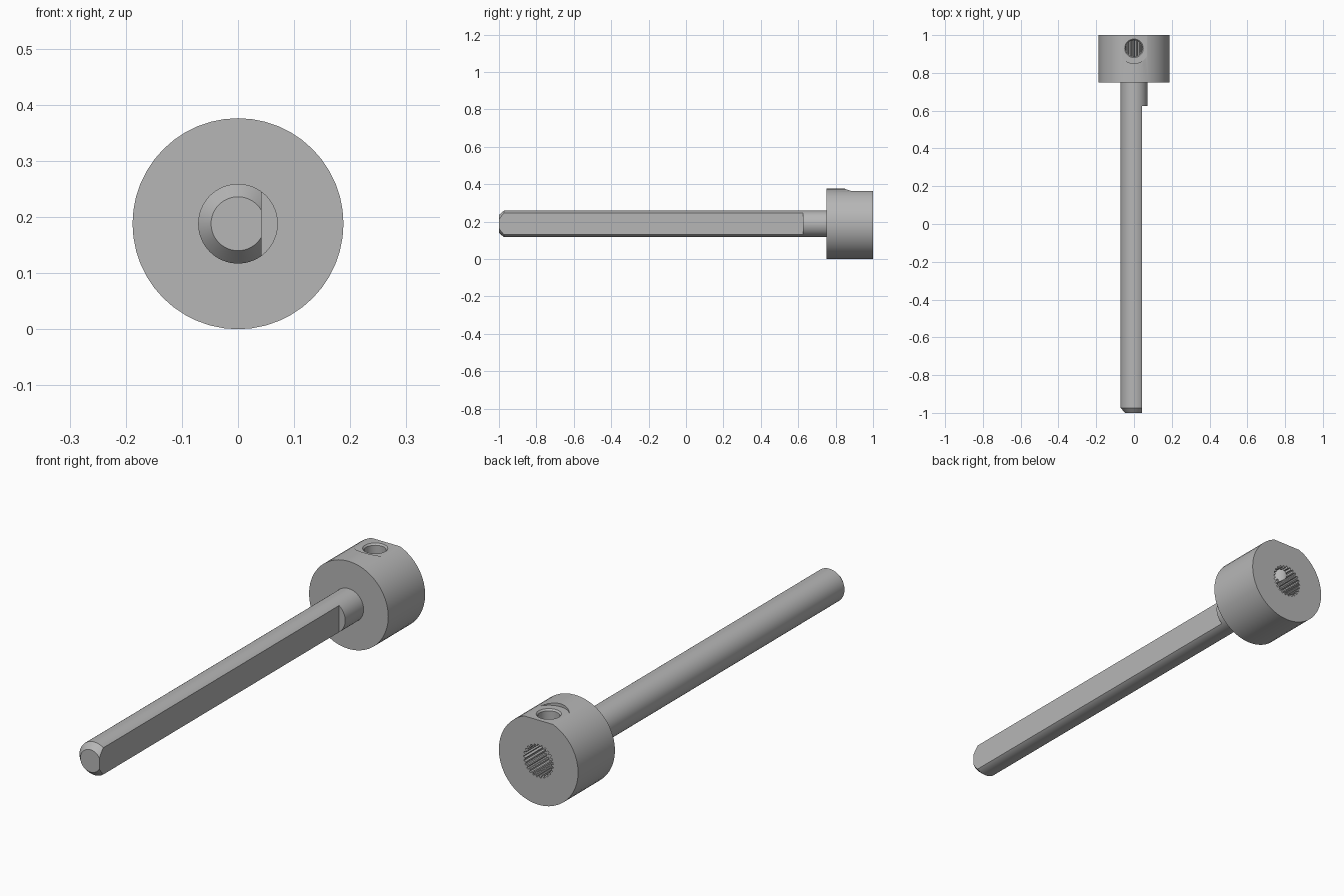
import bpy, bmesh, math
from mathutils import Vector

if "Cube" in bpy.data.objects:
    bpy.data.objects.remove(bpy.data.objects["Cube"])

AXIS_Z = 0.188      # height of the shaft axis
HUB_R = 0.188
HOLE_Y = 0.93       # position of the set screw along the shaft

steel = bpy.data.materials.new("grey_steel")
steel.use_nodes = True
GREY = (0.47, 0.47, 0.47, 1)
steel.diffuse_color = GREY
steel.node_tree.nodes["Principled BSDF"].inputs["Base Color"].default_value = GREY


def circle(r, n):
    return [(r * math.cos(math.tau * i / n), r * math.sin(math.tau * i / n)) for i in range(n)]


def along_y(points, y):
    return [Vector((a, y, AXIS_Z + b)) for a, b in points]


def along_z(points, z):
    return [Vector((a, HOLE_Y + b, z)) for a, b in points]


def loft(name, sections):
    """Closed solid through matching cross-sections."""
    bm = bmesh.new()
    rings = [[bm.verts.new(p) for p in s] for s in sections]
    n = len(rings[0])
    for lower, upper in zip(rings, rings[1:]):
        for i in range(n):
            j = (i + 1) % n
            bm.faces.new((lower[i], lower[j], upper[j], upper[i]))
    bm.faces.new(rings[0])
    bm.faces.new(rings[-1])
    bmesh.ops.recalc_face_normals(bm, faces=bm.faces)
    mesh = bpy.data.meshes.new(name)
    bm.to_mesh(mesh)
    bm.free()
    mesh.materials.append(steel)
    obj = bpy.data.objects.new(name, mesh)
    bpy.context.collection.objects.link(obj)
    return obj


def select(obj):
    bpy.ops.object.select_all(action='DESELECT')
    obj.select_set(True)
    bpy.context.view_layer.objects.active = obj


def cut(obj, cutter):
    mod = obj.modifiers.new("cut", 'BOOLEAN')
    mod.operation = 'DIFFERENCE'
    mod.solver = 'EXACT'
    mod.object = cutter
    select(obj)
    bpy.ops.object.modifier_apply(modifier=mod.name)
    bpy.data.objects.remove(cutter)


# Shaft with a chamfered tip
shaft = loft("shaft", [along_y(circle(r, 64), y)
                       for r, y in ((0.048, -1), (0.071, -0.973), (0.071, 0.755))])

# Long flat on one side of the shaft
box = [(0.042, -0.1), (0.2, -0.1), (0.2, 0.1), (0.042, 0.1)]
cut(shaft, loft("flat_cutter", [along_y(box, -1.1), along_y(box, 0.625)]))

# Hub
hub = loft("hub", [along_y(circle(HUB_R, 48), y) for y in (0.75, 1)])

# Spot face on top, open to the back
slot = [(0.08 * math.cos(a), 0.08 * math.sin(a))
        for a in (math.pi * (1 + i / 24) for i in range(25))]
slot += [(0.08, 0.2), (-0.08, 0.2)]
cut(hub, loft("spot_face_cutter", [along_z(slot, 0.363), along_z(slot, 0.5)]))

# Splined bore in the back
TEETH = 25
spline = []
for i in range(TEETH):
    for step, r in ((0, 0.071), (0.3, 0.071), (0.5, 0.062), (0.8, 0.062)):
        a = math.tau * (i + step) / TEETH
        spline.append((r * math.cos(a), r * math.sin(a)))
cut(hub, loft("bore_cutter", [along_y(spline, 0.87), along_y(spline, 1.05)]))

# Set screw hole with a small countersink, reaching the bore
cut(hub, loft("screw_hole_cutter", [along_z(circle(r, 32), z) for r, z in
                                    ((0.043, AXIS_Z), (0.043, 0.356), (0.05, 0.364), (0.05, 0.5))]))

for part in (shaft, hub):
    select(part)
    bpy.ops.object.shade_smooth_by_angle(angle=math.radians(28))
